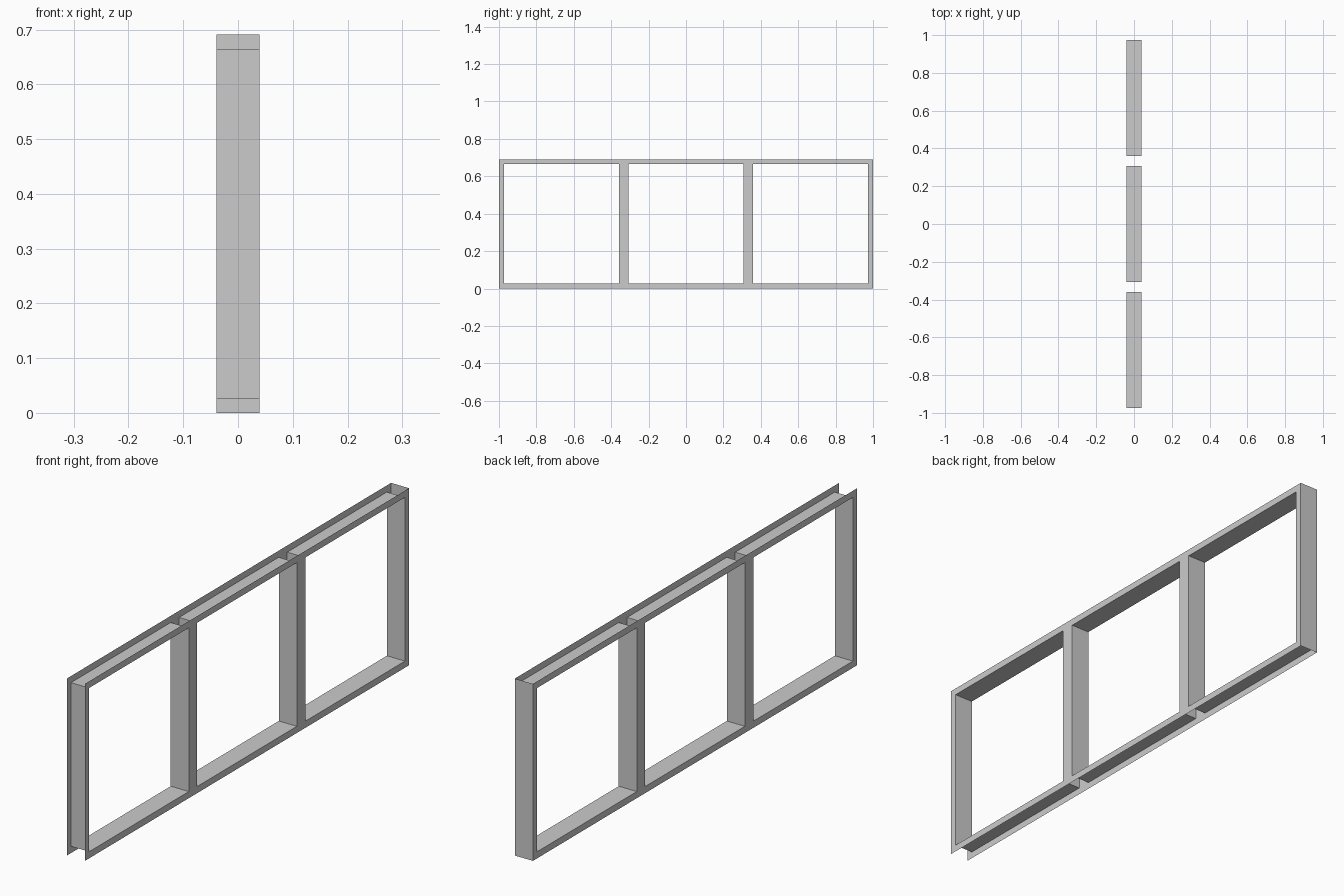
import bpy, bmesh

if "Cube" in bpy.data.objects:
    bpy.data.objects.remove(bpy.data.objects["Cube"])

H = 0.691        # overall height
X = 0.039        # half depth
RIM = 0.026      # inset of each opening within its bay
BAY = 2 / 3      # bay spacing


def make_object(name, quads):
    bm = bmesh.new()
    for quad in quads:
        bm.faces.new([bm.verts.new(p) for p in quad])
    bmesh.ops.remove_doubles(bm, verts=bm.verts, dist=1e-5)
    mesh = bpy.data.meshes.new(name)
    bm.to_mesh(mesh)
    bm.free()
    obj = bpy.data.objects.new(name, mesh)
    bpy.context.collection.objects.link(obj)
    return obj


openings = [(c * BAY - BAY / 2 + RIM, c * BAY + BAY / 2 - RIM) for c in (-1, 0, 1)]
ys = [-1.0] + [y for pair in openings for y in pair] + [1.0]
zs = [0.0, RIM, H - RIM, H]

# Thin face panels on both sides, with three openings left out of the grid
for name, x in (("right_face_panel", X), ("left_face_panel", -X)):
    quads = []
    for i in range(len(ys) - 1):
        for j in range(3):
            if i % 2 == 1 and j == 1:
                continue
            a, b, c, d = ys[i], ys[i + 1], zs[j], zs[j + 1]
            quad = [(x, a, c), (x, b, c), (x, b, d), (x, a, d)]
            quads.append(quad if x > 0 else quad[::-1])
    make_object(name, quads)

# Lining around each opening, joining the two panels, facing inwards
for n, (a, b) in enumerate(openings):
    ring = [(a, zs[1]), (b, zs[1]), (b, zs[2]), (a, zs[2])]
    quads = []
    for k in range(4):
        (y0, z0), (y1, z1) = ring[k], ring[(k + 1) % 4]
        quads.append([(-X, y0, z0), (X, y0, z0), (X, y1, z1), (-X, y1, z1)])
    make_object(f"opening_lining_{n + 1}", quads)

# Closing plate on the +y end only; the other end, top and bottom are open
make_object("end_cap", [[(X, 1, 0), (-X, 1, 0), (-X, 1, H), (X, 1, H)]])
